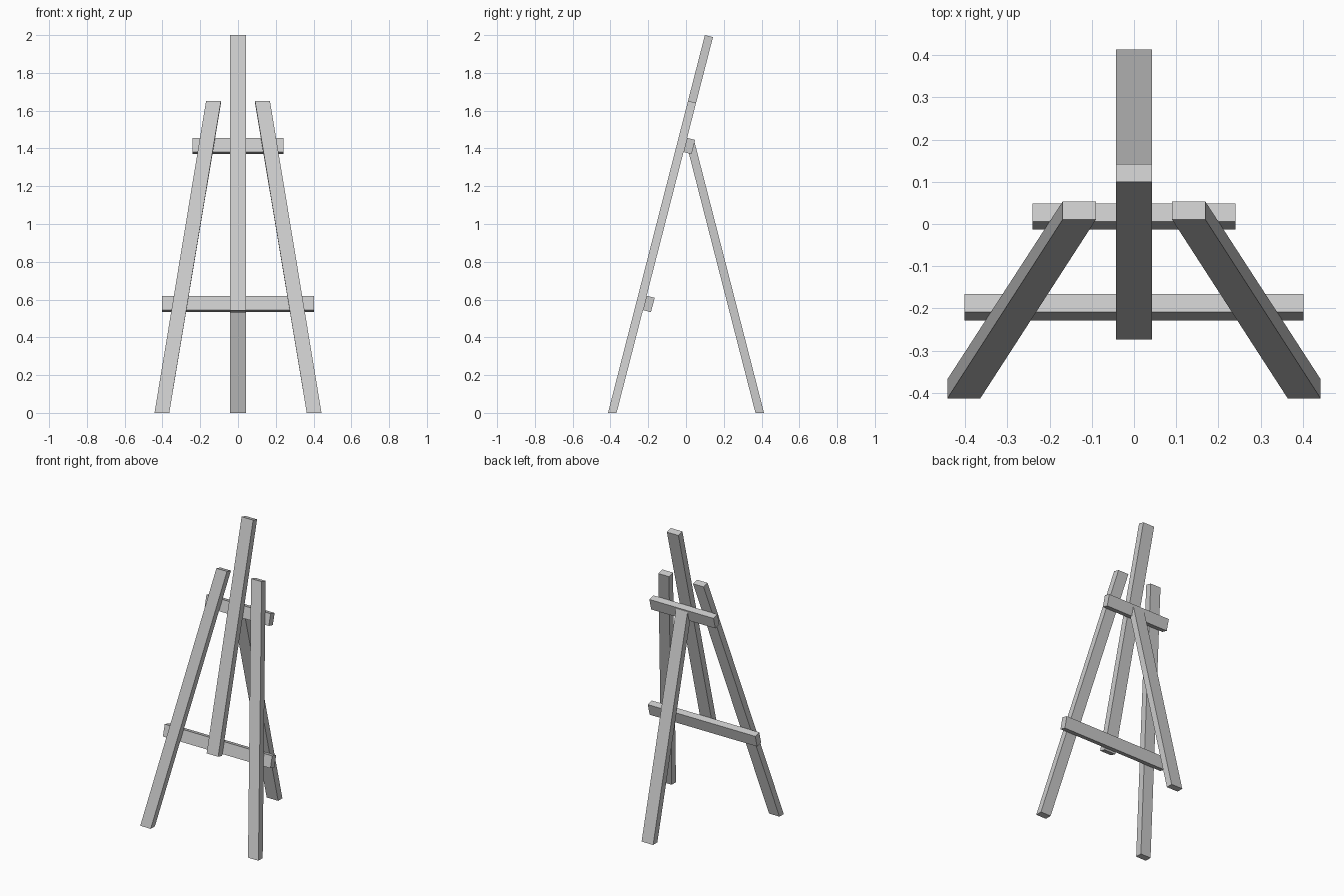
import bpy, bmesh
from math import atan, sin, cos

if "Cube" in bpy.data.objects:
    bpy.data.objects.remove(bpy.data.objects["Cube"])

SLOPE = 0.2565          # lean of both frames
A = atan(SLOPE)
T = 0.044               # timber thickness
Y0 = 0.413              # foot distance from centre


def board(name, bottom, top, z0, z1, layer=0, back=False, flip=1):
    """Leaning board: x spans at bottom/top, front-face heights, layer in thicknesses."""
    bm = bmesh.new()
    rings = []
    for (xa, xb), z in ((bottom, z0), (top, z1)):
        y = -Y0 + SLOPE * z + layer * T / cos(A)
        # feet are cut flat on the ground, other ends are square
        dy, dz = (T / cos(A), 0) if z == 0 else (T * cos(A), -T * sin(A))
        ring = [(xa, y, z), (xb, y, z), (xb, y + dy, z + dz), (xa, y + dy, z + dz)]
        s = -1 if back else 1
        rings.append([bm.verts.new((flip * x, s * yy, zz)) for x, yy, zz in ring])
    lo, hi = rings
    bm.faces.new(lo[::-1])
    bm.faces.new(hi)
    for i in range(4):
        j = (i + 1) % 4
        bm.faces.new((lo[i], lo[j], hi[j], hi[i]))
    bmesh.ops.recalc_face_normals(bm, faces=bm.faces[:])
    me = bpy.data.meshes.new(name)
    bm.to_mesh(me)
    bm.free()
    ob = bpy.data.objects.new(name, me)
    bpy.context.collection.objects.link(ob)
    return ob


# Splayed front legs
for side, f in (("right", 1), ("left", -1)):
    board("front_leg_" + side, (0.364, 0.442), (0.09, 0.169), 0, 1.652, flip=f)

# Centre mast
W = (-0.043, 0.043)
board("mast", W, W, 0.543, 2.0)

# Cross bars fixed behind the legs
for name, hx, z0, z1 in (("upper_bar", 0.24, 1.381, 1.456), ("lower_bar", 0.402, 0.544, 0.62)):
    board(name, (-hx, hx), (-hx, hx), z0, z1, layer=1)

# Rear prop leg
board("rear_leg", W, W, 0, 1.435, back=True)
